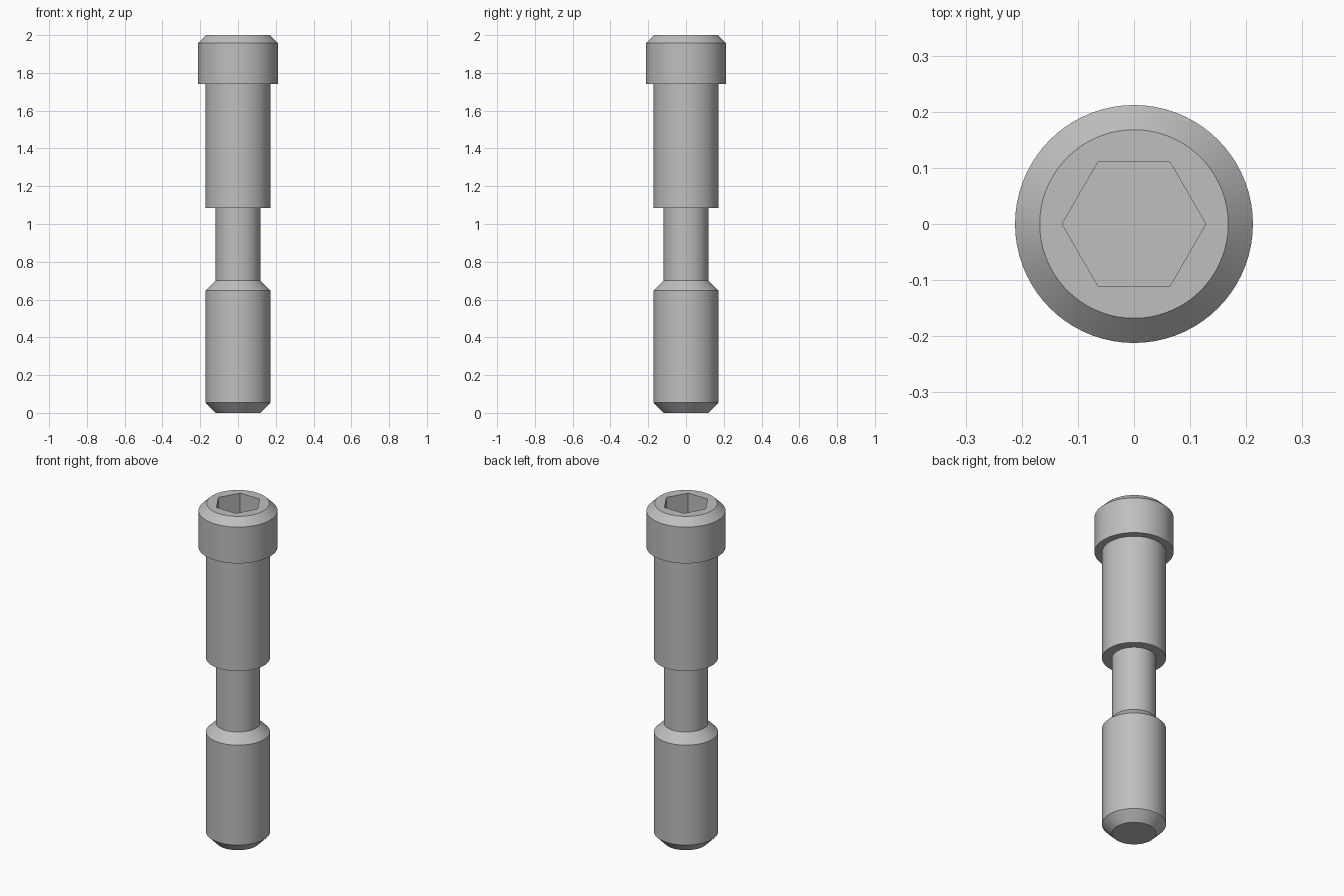
import bpy
import bmesh
import math

cube = bpy.data.objects.get("Cube")
if cube:
    bpy.data.objects.remove(cube, do_unlink=True)

SIDES = 72
SOCKET_RADIUS = 0.128
SOCKET_DEPTH = 0.14

# One plain steel colour
steel = bpy.data.materials.new("steel_grey")
steel.use_nodes = True
colour = (0.52, 0.52, 0.52, 1.0)
steel.diffuse_color = colour
steel.node_tree.nodes["Principled BSDF"].inputs["Base Color"].default_value = colour


def add_ring(bm, radius, z, sides):
    """Closed ring of vertices, first one on +x."""
    step = 2 * math.pi / sides
    return [bm.verts.new((radius * math.cos(i * step), radius * math.sin(i * step), z))
            for i in range(sides)]


def join_rings(bm, lower, upper):
    n = len(lower)
    for i in range(n):
        j = (i + 1) % n
        bm.faces.new((lower[i], lower[j], upper[j], upper[i]))


def ring_edges(bm, ring):
    return [bm.edges.get((v, ring[i - 1])) for i, v in enumerate(ring)]


# Turned profile, (radius, height) from tip to head
profile = [
    (0.119, 0.0), (0.172, 0.055),     # tip chamfer
    (0.172, 0.647), (0.119, 0.70),    # lower shank and shoulder
    (0.119, 1.085), (0.172, 1.085),   # neck and step
    (0.172, 1.742), (0.212, 1.742),   # upper shank and underside of head
    (0.212, 1.957), (0.168, 2.0),     # head and its chamfer
]

bm = bmesh.new()
rings = [add_ring(bm, r, z, SIDES) for r, z in profile]
for lower, upper in zip(rings, rings[1:]):
    join_rings(bm, lower, upper)
bm.faces.new(list(reversed(rings[0])))

# Hexagonal socket sunk into the head
rim = add_ring(bm, SOCKET_RADIUS, 2.0, 6)
floor = add_ring(bm, SOCKET_RADIUS, 2.0 - SOCKET_DEPTH, 6)
join_rings(bm, rim, floor)
bm.faces.new(floor)

# Flat top between head edge and socket rim
bmesh.ops.triangle_fill(bm, use_beauty=True, normal=(0, 0, 1),
                        edges=ring_edges(bm, rings[-1]) + ring_edges(bm, rim))
bmesh.ops.recalc_face_normals(bm, faces=bm.faces[:])

mesh = bpy.data.meshes.new("socket_head_screw")
bm.to_mesh(mesh)
bm.free()
mesh.materials.append(steel)
screw = bpy.data.objects.new("socket_head_screw", mesh)
bpy.context.collection.objects.link(screw)

# Smooth round sides, crisp edges
for other in bpy.context.selected_objects:
    other.select_set(False)
screw.select_set(True)
bpy.context.view_layer.objects.active = screw
bpy.ops.object.shade_smooth_by_angle(angle=math.radians(30))
